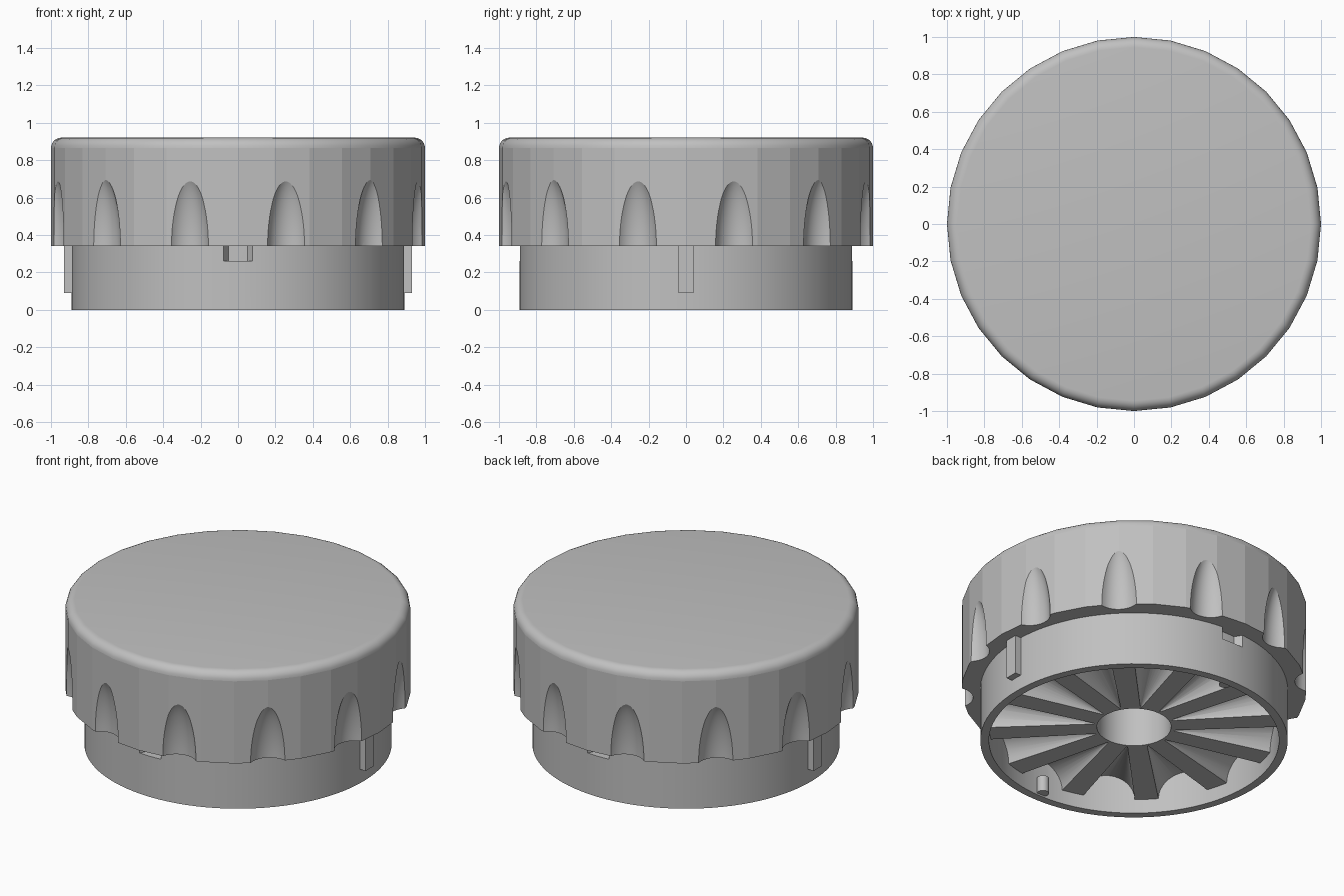
import bpy, bmesh, math
from mathutils import Matrix, Vector

old = bpy.data.objects.get("Cube")
if old:
    bpy.data.objects.remove(old, do_unlink=True)

grey = bpy.data.materials.new("plain_grey")
grey.use_nodes = True
GREY = (0.53, 0.53, 0.53, 1)
grey.diffuse_color = GREY
grey.node_tree.nodes["Principled BSDF"].inputs["Base Color"].default_value = GREY


def finish(name, bm):
    bmesh.ops.recalc_face_normals(bm, faces=bm.faces)
    mesh = bpy.data.meshes.new(name)
    bm.to_mesh(mesh)
    bm.free()
    mesh.materials.append(grey)
    obj = bpy.data.objects.new(name, mesh)
    bpy.context.collection.objects.link(obj)
    return obj


def lathe(name, profile, sides, closed=False):
    """Spin a radius/height profile; points on the axis collapse to one vertex."""
    bm = bmesh.new()
    rings = []
    for r, z in profile:
        angles = [math.tau * i / sides for i in range(sides)]
        rings.append([bm.verts.new((r * math.cos(a), r * math.sin(a), z)) for a in angles])
    pairs = list(zip(rings, rings[1:]))
    if closed:
        pairs.append((rings[-1], rings[0]))
    else:
        bm.faces.new(rings[0])
        bm.faces.new(rings[-1])
    for low, high in pairs:
        for i in range(sides):
            j = (i + 1) % sides
            bm.faces.new((low[i], low[j], high[j], high[i]))
    return finish(name, bm)


def box(bm, centre, size):
    bmesh.ops.create_cube(bm, size=1, matrix=Matrix.Translation(centre) @ Matrix.Diagonal((*size, 1)))


def turn(angle):
    return Matrix.Rotation(angle, 4, 'Z')


def activate(obj):
    bpy.ops.object.select_all(action='DESELECT')
    obj.select_set(True)
    bpy.context.view_layer.objects.active = obj


def carve(obj, cutter):
    activate(obj)
    mod = obj.modifiers.new("carve", 'BOOLEAN')
    mod.operation, mod.solver, mod.object = 'DIFFERENCE', 'EXACT', cutter
    bpy.ops.object.modifier_apply(modifier=mod.name)
    bpy.data.objects.remove(cutter, do_unlink=True)


def smooth(obj):
    activate(obj)
    bpy.ops.object.shade_smooth_by_angle(angle=math.radians(30))


TOP, STEP, FLOOR, HOLE = 0.92, 0.34, 0.09, 0.215
COUNT = 12
pitch = math.tau / COUNT

# Grip cap: faceted drum with a rounded top edge and a central bore
fillet = 0.055
edge = [(1 - fillet + fillet * math.cos(a), TOP - fillet + fillet * math.sin(a))
        for a in [math.pi / 2 * i / 6 for i in range(7)]]
cap = lathe("grip_cap", [(HOLE, 0.8), (HOLE, STEP), (1, STEP)] + edge, 32)

# Scooped finger flutes around the cap
bm = bmesh.new()
for k in range(COUNT):
    place = turn((k + 0.5) * pitch) @ Matrix.Translation((1.06, 0, STEP - 0.005))
    bmesh.ops.create_uvsphere(bm, u_segments=32, v_segments=32, radius=1,
                              matrix=place @ Matrix.Diagonal((0.125, 0.122, 0.41, 1)))
carve(cap, finish("flute_cutter", bm))
smooth(cap)
# Keep the straight wall facets flat
for face in cap.data.polygons:
    a = math.atan2(face.normal.y, face.normal.x)
    step = math.tau / 32
    on_wall = abs((a / step - 0.5) - round(a / step - 0.5)) < 0.02
    if abs(face.normal.z) < 0.01 and on_wall and face.center.xy.length > 0.97:
        face.use_smooth = False

# Lower skirt ring with a tapered slot at front and back
skirt = lathe("skirt_ring", [(0.89, 0), (0.89, 0.36), (0.84, 0.36), (0.84, 0)], 96, closed=True)
bm = bmesh.new()
for side in (1, -1):
    outline = [(-0.085, 0.9), (0.085, 0.9), (0.035, 0.82), (-0.035, 0.82)]
    low = [bm.verts.new((x, y * side, 0.26)) for x, y in outline]
    high = [bm.verts.new((x, y * side, 0.4)) for x, y in outline]
    bm.faces.new(low)
    bm.faces.new(high)
    for i in range(4):
        j = (i + 1) % 4
        bm.faces.new((low[i], low[j], high[j], high[i]))
carve(skirt, finish("slot_cutter", bm))
smooth(skirt)

# Spoked floor: a disc with a bore, hollowed by radial cone pockets
spokes = lathe("spoked_floor", [(HOLE, FLOOR), (0.845, FLOOR), (0.845, 0.36), (HOLE, 0.36)], 96, closed=True)
bm = bmesh.new()
for k in range(COUNT):
    length = 0.64
    place = (turn(k * pitch) @ Matrix.Translation((0.235 + length / 2, 0, FLOOR))
             @ Matrix.Rotation(math.pi / 2, 4, 'Y'))
    bmesh.ops.create_cone(bm, cap_ends=True, segments=32, radius1=0.004, radius2=0.162,
                          depth=length, matrix=place)
carve(spokes, finish("pocket_cutter", bm))
smooth(spokes)

# Guide keys on the left and right, small posts inside front and back
for side, where in ((1, "left"), (-1, "right")):
    bm = bmesh.new()
    box(bm, Vector((side * 0.895, 0, 0.225)), (0.07, 0.08, 0.27))
    finish(where + "_guide_key", bm)
for side, where in ((1, "back"), (-1, "front")):
    bm = bmesh.new()
    bmesh.ops.create_cone(bm, cap_ends=True, segments=24, radius1=0.035, radius2=0.035, depth=0.1,
                          matrix=Matrix.Translation((0, side * 0.82, 0.06)))
    smooth(finish(where + "_post", bm))
